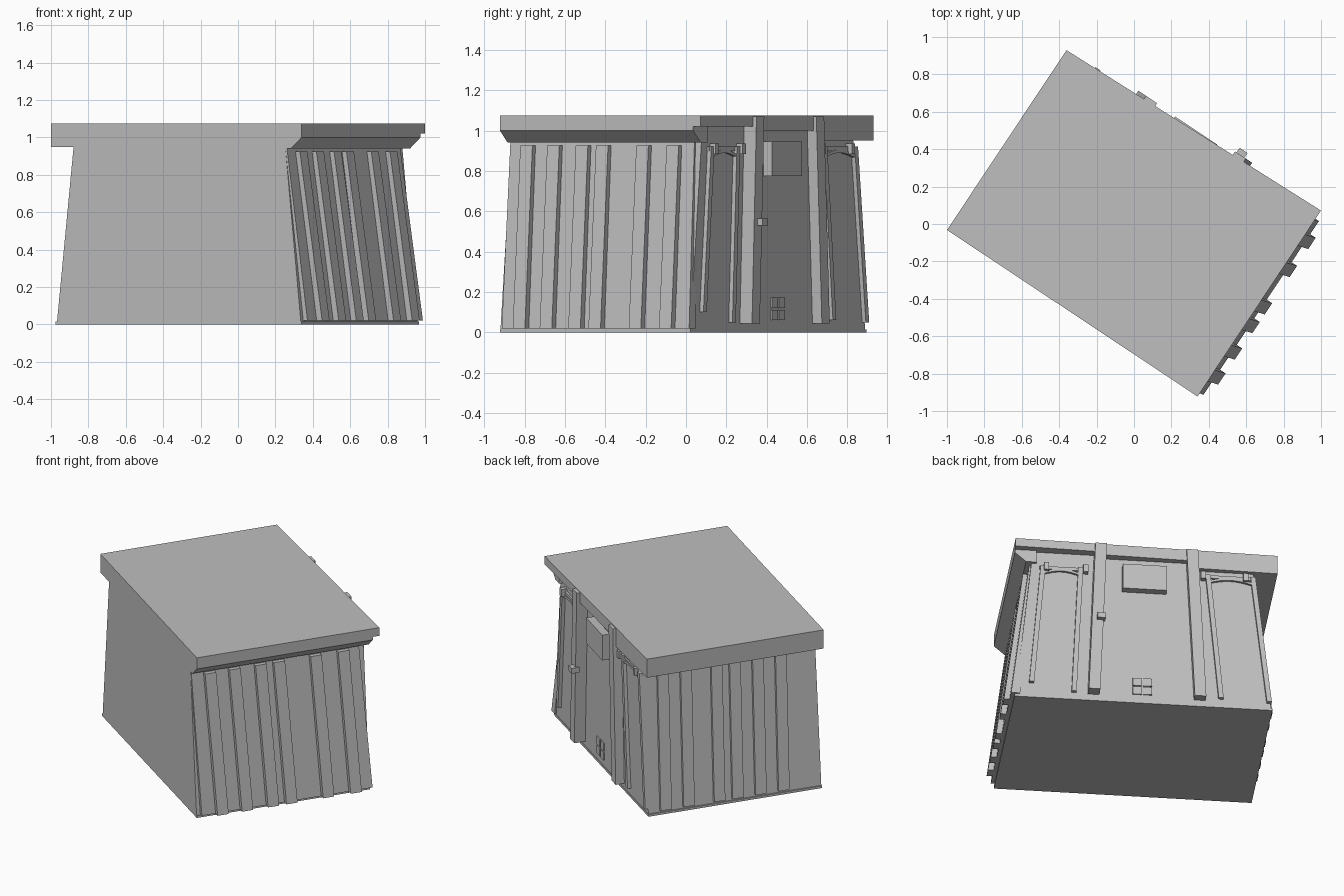
import bpy, bmesh, math
from mathutils import Matrix

cube = bpy.data.objects.get("Cube")
if cube:
    bpy.data.objects.remove(cube)

# Single plain grey
grey = bpy.data.materials.new("plain_grey")
grey.use_nodes = True
COLOUR = (0.52, 0.52, 0.52, 1)
grey.diffuse_color = COLOUR
grey.node_tree.nodes["Principled BSDF"].inputs["Base Color"].default_value = COLOUR

# The hut is laid out along its own length and depth, then turned on the ground
TURN = Matrix.Rotation(math.radians(-33.6), 4, 'Z')
WALL = 0.55      # door wall depth
FRONT = -0.58    # plain wall depth


def solid(name, ring_a, ring_b):
    """Closed solid between two matching rings of points."""
    bm = bmesh.new()
    a = [bm.verts.new(p) for p in ring_a]
    b = [bm.verts.new(p) for p in ring_b]
    n = len(a)
    bm.faces.new(a)
    bm.faces.new(b[::-1])
    for i in range(n):
        bm.faces.new((a[i], b[i], b[(i + 1) % n], a[(i + 1) % n]))
    bmesh.ops.recalc_face_normals(bm, faces=bm.faces)
    bm.transform(TURN)
    mesh = bpy.data.meshes.new(name)
    bm.to_mesh(mesh)
    bm.free()
    mesh.materials.append(grey)
    ob = bpy.data.objects.new(name, mesh)
    bpy.context.collection.objects.link(ob)
    return ob


def prism(name, profile, near, far):
    """Length/height profile pushed through the depth; far may vary along the length."""
    reach = far if callable(far) else (lambda u: far)
    solid(name, [(u, near, z) for u, z in profile], [(u, reach(u), z) for u, z in profile])


def rect(u0, u1, v0, v1, z):
    return [(u0, v0, z), (u1, v0, z), (u1, v1, z), (u0, v1, z)]


def box(name, u0, u1, v0, v1, z0, z1):
    solid(name, rect(u0, u1, v0, v1, z0), rect(u0, u1, v0, v1, z1))


def strip(name, u_low, u_high, width, v1, z0, z1):
    """Upright bar on the door wall, leaning along the length."""
    h = width / 2
    solid(name, rect(u_low - h, u_low + h, WALL - 0.02, v1, z0),
          rect(u_high - h, u_high + h, WALL - 0.02, v1, z1))


def roof_edge(u):
    return 0.594 + 0.024 * u


# Walls and roof in one tapering profile
prism("hut_body", [(-0.778, 0), (-0.67, 0.95), (-0.815, 0.95), (-0.815, 1.075),
                   (0.793, 1.075), (0.793, 1.0), (0.725, 0.94), (0.69, 0.94),
                   (0.79, 0)], FRONT, WALL)
box("base_plate", -0.785, 0.793, FRONT, WALL + 0.003, 0, 0.015)

# Roof lip over the door wall, shallower toward one end
for name, u0, u1, low in (("deep_lip", -0.815, -0.3, 0.95),
                          ("middle_lip", -0.3, 0.3, 1.0),
                          ("shallow_lip", 0.3, 0.793, 1.02)):
    prism(name, [(u0, low), (u1, low), (u1, 1.075), (u0, 1.075)], WALL, roof_edge)
prism("lip_bevel", [(0.793, 1.02), (0.793, 1.0), (0.725, 0.94), (0.66, 0.94), (0.66, 1.02)],
      WALL, WALL + 0.02)

# Clad end wall with upright battens
solid("cladding", rect(0.76, 0.815, -0.555, 0.56, 0.02), rect(0.66, 0.7, FRONT, 0.515, 0.94))
for i, v in enumerate((-0.43, -0.27, -0.10, 0.02, 0.26, 0.44)):
    w = 0.036
    solid(f"battens_{i}", rect(0.79, 0.85, v - w, v + w, 0.02),
          rect(0.68, 0.73, v - 0.035 - w, v - 0.035 + w, 0.925))

# Opposite end wall battens
for i, v in enumerate((0.44, 0.29, 0.09, -0.03, -0.18, -0.33)):
    w = 0.036
    solid(f"far_battens_{i}", rect(-0.795, -0.75, v - w, v + w, 0.03),
          rect(-0.69, -0.65, v - 0.02 - w, v - 0.02 + w, 0.94))

# Main door beams
strip("door_beam_a", 0.31, 0.27, 0.07, 0.622, 0.045, 1.07)
strip("door_beam_b", -0.34, -0.29, 0.07, 0.606, 0.045, 1.07)
box("door_knob", 0.245, 0.295, 0.6, 0.652, 0.53, 0.565)

# Slim posts, arch and crossbar in each side bay
for side, posts in (("a", ((0.69, 0.62, 0.1), (0.43, 0.39, 0.05))),
                    ("b", ((-0.47, -0.39, 0.06), (-0.765, -0.665, 0.05)))):
    for i, (low, high, z0) in enumerate(posts):
        strip(f"slim_post_{side}{i}", low, high, 0.03, 0.572, z0, 0.92)
    start, end = posts[0][1], posts[1][1]
    steps = 8
    curve = [(start + (end - start) * k / steps, 0.865 + 0.025 * math.sin(math.pi * k / steps))
             for k in range(steps + 1)]
    prism(f"bay_arch_{side}", curve + [(u, z + 0.015) for u, z in reversed(curve)],
          WALL - 0.01, 0.566)
    box(f"bay_crossbar_{side}", min(start, end) - 0.02, max(start, end) + 0.02,
        WALL - 0.01, 0.562, 0.9, 0.92)
for u in (0.6, 0.36, -0.36, -0.62):
    box("crossbar_peg", u - 0.015, u + 0.015, WALL - 0.01, 0.585, 0.885, 0.935)

# Raised door hatch
box("door_hatch", -0.135, 0.135, WALL - 0.01, 0.6, 0.775, 0.945)

# Small four-pane vent
for du in (-0.048, 0.016):
    for z in (0.06, 0.12):
        box("vent_pane", du, du + 0.054, WALL - 0.01, WALL + 0.008, z, z + 0.052)
